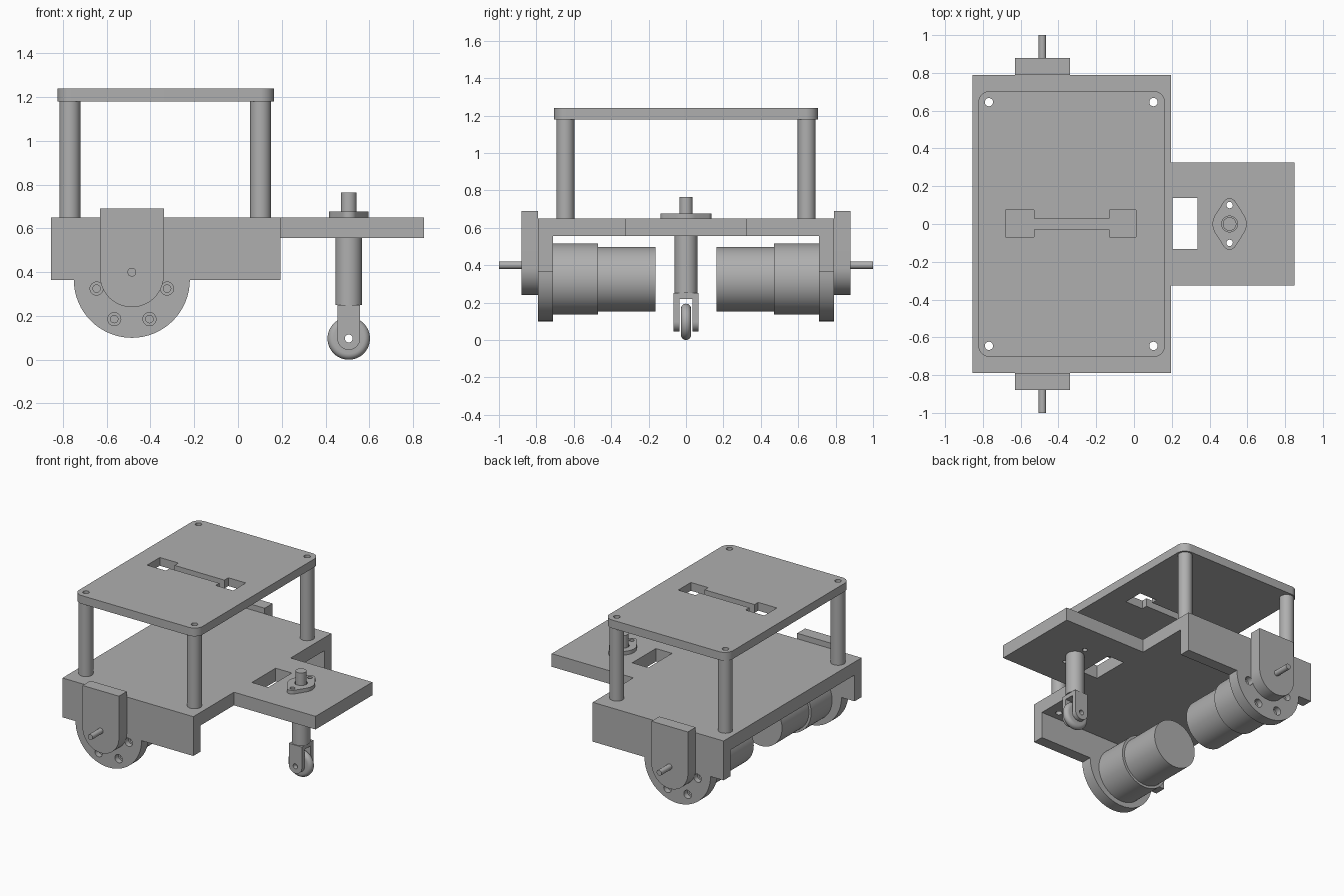
import bpy
import bmesh
from math import cos, sin, pi, radians
from mathutils import Matrix

if "Cube" in bpy.data.objects:
    bpy.data.objects.remove(bpy.data.objects["Cube"], do_unlink=True)

GREY = (0.43, 0.43, 0.43, 1)
grey = bpy.data.materials.new("plain grey")
grey.use_nodes = True
grey.diffuse_color = GREY
grey.node_tree.nodes["Principled BSDF"].inputs["Base Color"].default_value = GREY


def arc(cx, cy, r, start, end, n=16):
    angles = [radians(start + (end - start) * i / n) for i in range(n + 1)]
    return [(cx + r * cos(a), cy + r * sin(a)) for a in angles]


def circle(cx, cy, r, n=40):
    return arc(cx, cy, r, 0, 360, n)[:-1]


def rect(x0, x1, y0, y1):
    return [(x0, y0), (x1, y0), (x1, y1), (x0, y1)]


def finish(name, bm):
    bmesh.ops.recalc_face_normals(bm, faces=bm.faces[:])
    mesh = bpy.data.meshes.new(name)
    bm.to_mesh(mesh)
    bm.free()
    mesh.materials.append(grey)
    obj = bpy.data.objects.new(name, mesh)
    bpy.context.collection.objects.link(obj)
    bpy.ops.object.select_all(action='DESELECT')
    obj.select_set(True)
    bpy.context.view_layer.objects.active = obj
    bpy.ops.object.shade_smooth_by_angle(angle=radians(30))
    return obj


def prism(name, outline, lo, hi, holes=(), axis="z"):
    """Extrude an outline with holes along z, or an x-z outline along y."""
    bm = bmesh.new()
    place = (lambda p, h: (p[0], p[1], h)) if axis == "z" else (lambda p, h: (p[0], h, p[1]))
    caps = ([], [])
    for loop in [outline, *holes]:
        rings = [[bm.verts.new(place(p, h)) for p in loop] for h in (lo, hi)]
        for i in range(len(loop)):
            for ring, edges in zip(rings, caps):
                edges.append(bm.edges.new((ring[i - 1], ring[i])))
            bm.faces.new((rings[0][i - 1], rings[0][i], rings[1][i], rings[1][i - 1]))
    for edges in caps:
        bmesh.ops.triangle_fill(bm, use_beauty=True, use_dissolve=False, edges=edges)
    return finish(name, bm)


# Post and caster positions
POST_X, POST_Y = (-0.768, 0.103), 0.645
posts = [(x, y) for x in POST_X for y in (-POST_Y, POST_Y)]
post_holes = [circle(x, y, 0.022, 24) for x, y in posts]
CX = 0.506
screw_holes = [circle(CX, y, 0.017, 20) for y in (-0.1, 0.1)]

# Chassis deck with a tongue
deck = [(-0.855, -0.79), (0.195, -0.79), (0.195, -0.325), (0.85, -0.325),
        (0.85, 0.325), (0.195, 0.325), (0.195, 0.79), (-0.855, 0.79)]
prism("chassis_deck", deck, 0.555, 0.65,
      post_holes + screw_holes + [rect(0.205, 0.335, -0.133, 0.138)])

# Upper plate with rounded corners and a slot
x0, x1, y1, r = -0.825, 0.165, 0.705, 0.065
plate = (arc(x1 - r, y1 - r, r, 0, 90) + arc(x0 + r, y1 - r, r, 90, 180)
         + arc(x0 + r, r - y1, r, 180, 270) + arc(x1 - r, r - y1, r, 270, 360))
slot = [(-0.68, -0.07), (-0.53, -0.07), (-0.53, -0.028), (-0.13, -0.028),
        (-0.13, -0.07), (0.01, -0.07), (0.01, 0.075), (-0.13, 0.075),
        (-0.13, 0.03), (-0.53, 0.03), (-0.53, 0.075), (-0.68, 0.075)]
prism("upper_plate", plate, 1.18, 1.24, post_holes + [slot])

# Hollow posts
for (x, y), hole in zip(posts, post_holes):
    prism("support_post", circle(x, y, 0.048), 0.65, 1.18, [hole])

# Drive units on both sides
MX, MZ = -0.485, 0.325
wall = ([(-0.855, 0.555), (-0.855, 0.365)] + arc(MX, 0.365, 0.265, 180, 360, 32)
        + [(0.195, 0.365), (0.195, 0.555)])
gear = [(MX + 0.146, 0.69), (MX - 0.146, 0.69)] + arc(MX, 0.386, 0.146, 180, 360, 32)
bolts = [(MX + 0.161 * cos(radians(a)), MZ + 0.161 * sin(radians(a)))
         for a in (180, 240, 300, 360)]

for side, label in ((-1, "front"), (1, "back")):
    def across(part, outline, near, far, holes=()):
        lo, hi = sorted((side * near, side * far))
        return prism(label + "_" + part, outline, lo, hi, holes, "y")

    across("side_wall", wall, 0.71, 0.79, [circle(x, z, 0.03, 24) for x, z in bolts])
    for x, z in bolts:
        across("bolt_seat", circle(x, z, 0.03, 24), 0.711, 0.75, [circle(x, z, 0.017, 24)])
    across("gearbox", gear, 0.79, 0.88)
    across("axle", circle(MX, 0.4, 0.02, 24), 0.88, 1.0)
    across("motor_housing", circle(MX, MZ, 0.19, 64), 0.47, 0.71)
    across("motor_can", circle(MX, MZ, 0.172, 64), 0.162, 0.47)

# Caster mount
flange = (arc(CX, 0, 0.09, -33.4, 33.4) + arc(CX, 0.1, 0.036, 33.4, 146.6)
          + arc(CX, 0, 0.09, 146.6, 213.4) + arc(CX, -0.1, 0.036, 213.4, 326.6))
prism("caster_flange", flange, 0.65, 0.677, screw_holes + [circle(CX, 0, 0.042)])
prism("caster_pin", circle(CX, 0, 0.036), 0.65, 0.765)
prism("caster_stem", circle(CX, 0, 0.061), 0.25, 0.555)

# Caster fork
WZ, HW = 0.097, 0.052
arm = [(CX + HW, 0.25), (CX - HW, 0.25)] + arc(CX, WZ, HW, 180, 360, 24)
for side in (-1, 1):
    lo, hi = sorted((side * 0.034, side * 0.066))
    prism("fork_arm", arm, lo, hi, [circle(CX, WZ, 0.018, 24)], "y")
prism("fork_bridge", rect(CX - HW, CX + HW, -0.034, 0.034), 0.22, 0.25)

# Rounded caster wheel turned about its axle
bm = bmesh.new()
profile = [(0.018, -0.027)] + arc(0.07, 0, 0.027, -90, 90, 12) + [(0.018, 0.027)]
ring = [bm.verts.new((rad, y, 0)) for rad, y in profile]
edges = [bm.edges.new((ring[i - 1], ring[i])) for i in range(len(ring))]
bmesh.ops.spin(bm, geom=ring + edges, cent=(0, 0, 0), axis=(0, 1, 0),
               angle=2 * pi, steps=48)
bmesh.ops.remove_doubles(bm, verts=bm.verts[:], dist=0.0001)
bm.transform(Matrix.Translation((CX, 0, WZ)))
finish("caster_wheel", bm)
